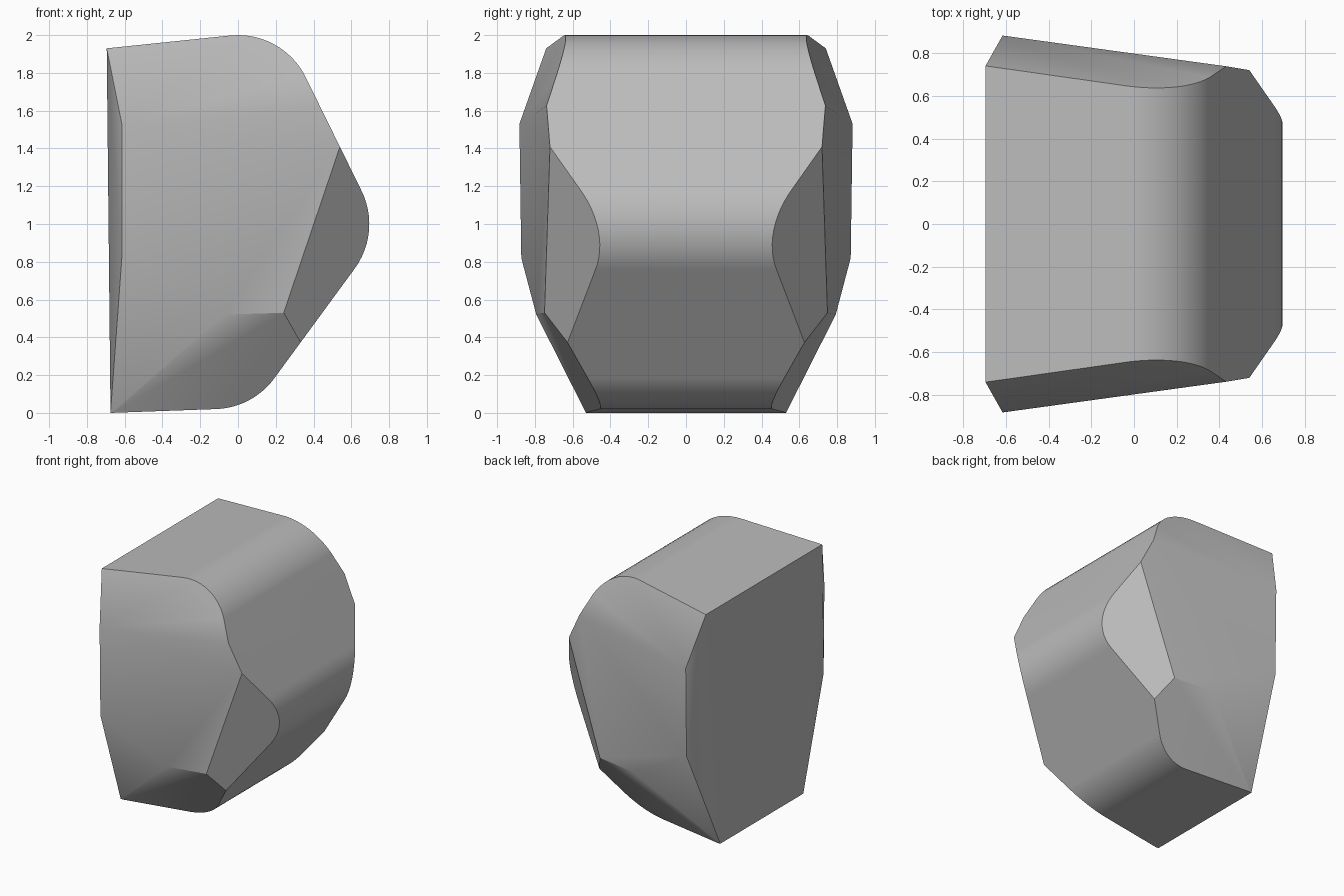
import bpy, bmesh
from math import radians, cos, sin
from mathutils import Vector
from mathutils.geometry import normal as plane_normal

cube = bpy.data.objects.get("Cube")
if cube:
    bpy.data.objects.remove(cube)

grey = bpy.data.materials.new("plain grey")
grey.use_nodes = True
colour = (0.5, 0.5, 0.5, 1)
grey.diffuse_color = colour
grey.node_tree.nodes["Principled BSDF"].inputs["Base Color"].default_value = colour


def arc(x, z, start, end, radius=0.4, steps=12):
    angles = [radians(start + (end - start) * i / steps) for i in range(steps + 1)]
    return [(x + radius * cos(a), z + radius * sin(a)) for a in angles]


# Rounded side profile, extruded across the full width
profile = [(-0.675, 0), (-0.695, 1.93)]
profile += arc(0, 1.6, 95, 28) + arc(0.295, 1, 28, -37) + arc(-0.13, 0.42, -37, -87.5)
bm = bmesh.new()
face = bm.faces.new([bm.verts.new((x, -1, z)) for x, z in profile])
extruded = bmesh.ops.extrude_face_region(bm, geom=[face])["geom"]
bmesh.ops.translate(bm, vec=(0, 2, 0),
                    verts=[v for v in extruded if isinstance(v, bmesh.types.BMVert)])
bmesh.ops.recalc_face_normals(bm, faces=bm.faces)

# Corner points shared by the facets on each side
back_top = (-0.695, 0.74, 1.93)
back_upper = (-0.615, 0.882, 1.53)
back_lower = (-0.615, 0.872, 0.82)
back_foot = (-0.675, 0.528, 0)
front_upper = (0.42, 0.738, 1.63)
front_mid = (0.54, 0.72, 1.41)
front_low = (0.245, 0.745, 0.525)
nose = (0.69, 0.455, 0.92)
chin = (0.31, 0.632, 0.375)
belly = (-0.08, 0.79, 0.515)

facets = [
    (back_upper, back_lower, front_mid),   # main cheek
    (back_top, back_upper, front_upper),   # upper slope
    (back_lower, back_foot, belly),        # rear lower slope
    (belly, front_low, chin),              # underside slope
    (front_mid, front_low, nose),          # front chamfer
    (back_top, back_upper, back_lower),    # rear edge, upper
    (back_top, back_lower, back_foot),     # rear edge, lower
]

# Slice each facet on both sides and cap the cut
centre = Vector((0, 0, 1))
for facet in facets:
    for side in (1, -1):
        points = [Vector((x, y * side, z)) for x, y, z in facet]
        normal = plane_normal(points)
        if normal.dot(points[0] - centre) < 0:
            normal.negate()
        bmesh.ops.bisect_plane(bm, geom=bm.verts[:] + bm.edges[:] + bm.faces[:],
                               plane_co=points[0], plane_no=normal,
                               dist=0.0005, clear_outer=True)
        bmesh.ops.holes_fill(bm, edges=[e for e in bm.edges if e.is_boundary], sides=0)

bmesh.ops.remove_doubles(bm, verts=bm.verts, dist=0.002)
bmesh.ops.recalc_face_normals(bm, faces=bm.faces)
mesh = bpy.data.meshes.new("faceted_block")
bm.to_mesh(mesh)
bm.free()
mesh.materials.append(grey)
block = bpy.data.objects.new("faceted_block", mesh)
bpy.context.collection.objects.link(block)

# Soft shading over shallow creases, large facets kept flat
bpy.context.view_layer.objects.active = block
block.select_set(True)
bpy.ops.object.shade_smooth_by_angle(angle=radians(30))
weighted = block.modifiers.new("flat facets", "WEIGHTED_NORMAL")
weighted.keep_sharp = True
